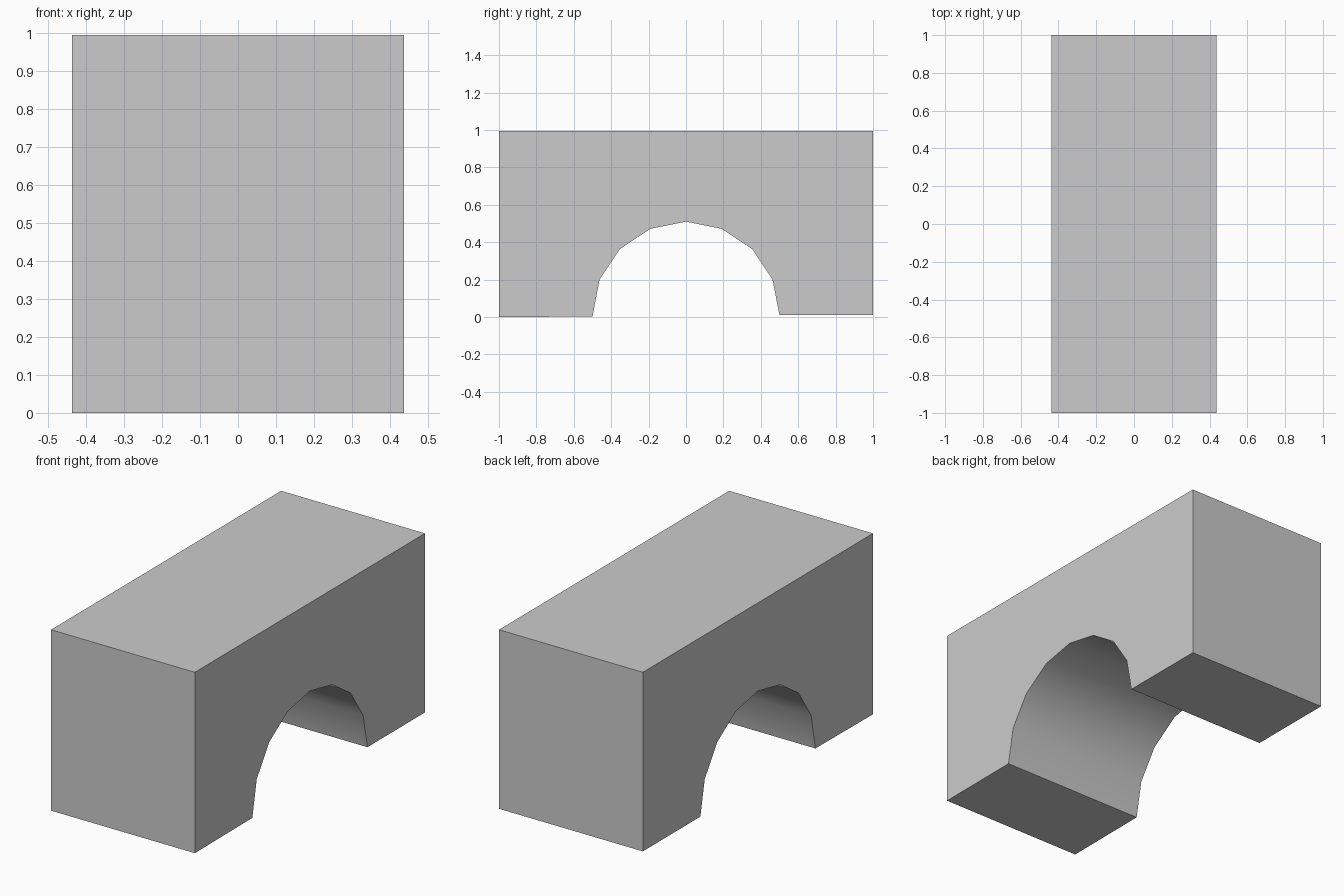
import bpy, bmesh, math

if "Cube" in bpy.data.objects:
    bpy.data.objects.remove(bpy.data.objects["Cube"])

HALF_W = 0.4375
TOP = 0.995
RADIUS, ARCH_Z, SEGS = 0.5, 0.01, 8

# Side profile (y, z): block outline with a half-round opening underneath
profile = [(1, 0.01), (1, TOP), (-1, TOP), (-1, 0.0)]
for i in range(SEGS + 1):
    a = math.pi * (1 - i / SEGS)
    z = ARCH_Z + RADIUS * math.sin(a)
    profile.append((RADIUS * math.cos(a), 0.003 if i == 0 else z))

# Extrude the profile across the width
bm = bmesh.new()
face = bm.faces.new([bm.verts.new((-HALF_W, y, z)) for y, z in profile])
ext = bmesh.ops.extrude_face_region(bm, geom=[face])
verts = [g for g in ext["geom"] if isinstance(g, bmesh.types.BMVert)]
bmesh.ops.translate(bm, verts=verts, vec=(2 * HALF_W, 0, 0))
bmesh.ops.recalc_face_normals(bm, faces=bm.faces)

mesh = bpy.data.meshes.new("arch_block")
bm.to_mesh(mesh)
bm.free()
block = bpy.data.objects.new("arch_block", mesh)
bpy.context.collection.objects.link(block)

# Smooth the vault while keeping the block corners sharp
bpy.context.view_layer.objects.active = block
block.select_set(True)
bpy.ops.object.shade_smooth_by_angle(angle=math.radians(30))
